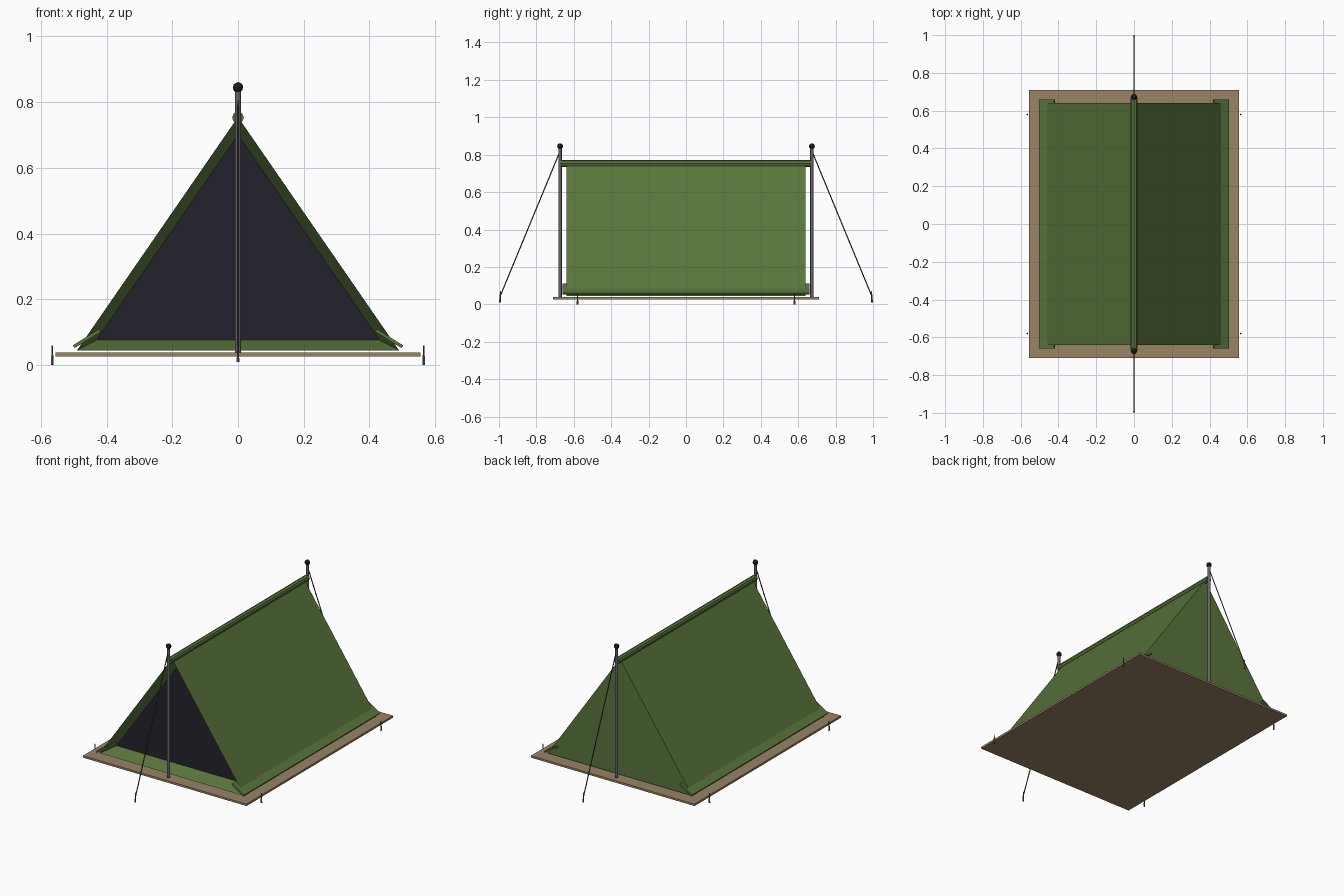
import bpy, bmesh, math
from mathutils import Vector

if "Cube" in bpy.data.objects:
    bpy.data.objects.remove(bpy.data.objects["Cube"], do_unlink=True)


def material(name, rgb, rough=0.8):
    m = bpy.data.materials.new(name)
    m.use_nodes = True
    m.diffuse_color = (*rgb, 1)
    bsdf = m.node_tree.nodes["Principled BSDF"]
    bsdf.inputs["Base Color"].default_value = (*rgb, 1)
    bsdf.inputs["Roughness"].default_value = rough
    return m


CANVAS = material("green canvas", (0.10, 0.18, 0.045))
SHADE = material("dark interior", (0.017, 0.016, 0.026))
GROUND = material("tan groundsheet", (0.32, 0.23, 0.13))
METAL = material("grey metal", (0.13, 0.13, 0.145), 0.5)
BLACK = material("black cap", (0.012, 0.012, 0.014))
ROPE = material("brown rope", (0.08, 0.05, 0.035))


def finish(bm, name, *mats):
    bmesh.ops.recalc_face_normals(bm, faces=bm.faces)
    mesh = bpy.data.meshes.new(name)
    bm.to_mesh(mesh)
    bm.free()
    for m in mats:
        mesh.materials.append(m)
    ob = bpy.data.objects.new(name, mesh)
    bpy.context.collection.objects.link(ob)
    return ob


def box(name, loc, size, mat, tilt=0):
    bm = bmesh.new()
    bmesh.ops.create_cube(bm, size=1)
    bmesh.ops.scale(bm, vec=size, verts=bm.verts)
    ob = finish(bm, name, mat)
    ob.location, ob.rotation_euler = loc, (0, tilt, 0)
    return ob


def rod(name, a, b, r1, mat, r2=None, sides=8, smooth=False):
    a, b = Vector(a), Vector(b)
    bm = bmesh.new()
    bmesh.ops.create_cone(bm, cap_ends=True, segments=sides, radius1=r1,
                          radius2=r1 if r2 is None else r2, depth=(b - a).length)
    for f in bm.faces:
        f.smooth = smooth and len(f.verts) == 4
    ob = finish(bm, name, mat)
    ob.location = (a + b) / 2
    ob.rotation_euler = (b - a).to_track_quat('Z', 'Y').to_euler()
    return ob


# Groundsheet
box("groundsheet", (0, 0, 0.033), (1.11, 1.42, 0.012), GROUND)

# Canvas body: triangular prism with a recessed dark doorway at the front
half_w, base, peak, half_l = 0.49, 0.045, 0.755, 0.64
bm = bmesh.new()
front = bm.faces.new([bm.verts.new((x, -half_l, z)) for x, z in
                      ((-half_w, base), (half_w, base), (0, peak))])
ext = bmesh.ops.extrude_face_region(bm, geom=[front], use_keep_orig=True)
bmesh.ops.translate(bm, vec=(0, 2 * half_l, 0),
                    verts=[g for g in ext["geom"] if isinstance(g, bmesh.types.BMVert)])
bmesh.ops.recalc_face_normals(bm, faces=bm.faces)
door = min(bm.faces, key=lambda f: f.calc_center_median().y)
bmesh.ops.inset_region(bm, faces=[door], thickness=0.031, use_even_offset=True)
bmesh.ops.translate(bm, vec=(0, 0.08, 0), verts=door.verts)
door.material_index = 1
finish(bm, "tent_canvas", CANVAS, SHADE)

# Ridge roll along the top
rod("ridge_roll", (0, -0.67, 0.753), (0, 0.67, 0.753), 0.018, CANVAS)

# Side skirts
for side, x in (("left", 1), ("right", -1)):
    box(side + "_skirt", (x * 0.46, 0, 0.081), (0.094, 1.32, 0.01), CANVAS,
        x * math.radians(32))

# Poles, finials, guy lines and end pegs
for end, s in (("front", -1), ("back", 1)):
    y = s * 0.673
    rod(end + "_pole", (0, y, 0.03), (0, y, 0.84), 0.009, METAL, sides=12, smooth=True)
    bm = bmesh.new()
    bmesh.ops.create_icosphere(bm, subdivisions=2, radius=0.016)
    finish(bm, end + "_finial", BLACK).location = (0, y, 0.845)
    rod(end + "_guy_line", (0, y, 0.82), (0, s * 0.995, 0.04), 0.003, ROPE, sides=6)
    rod(end + "_peg", (0, s * 0.995, 0.01), (0, s * 0.992, 0.07), 0.005, METAL, 0.002, 6)

# Side pegs
for side, x in (("left", 1), ("right", -1)):
    for end, s in (("front", -1), ("back", 1)):
        rod(f"{end}_{side}_peg", (x * 0.565, s * 0.58, 0), (x * 0.565, s * 0.58, 0.06),
            0.005, METAL, 0.002, 6)
